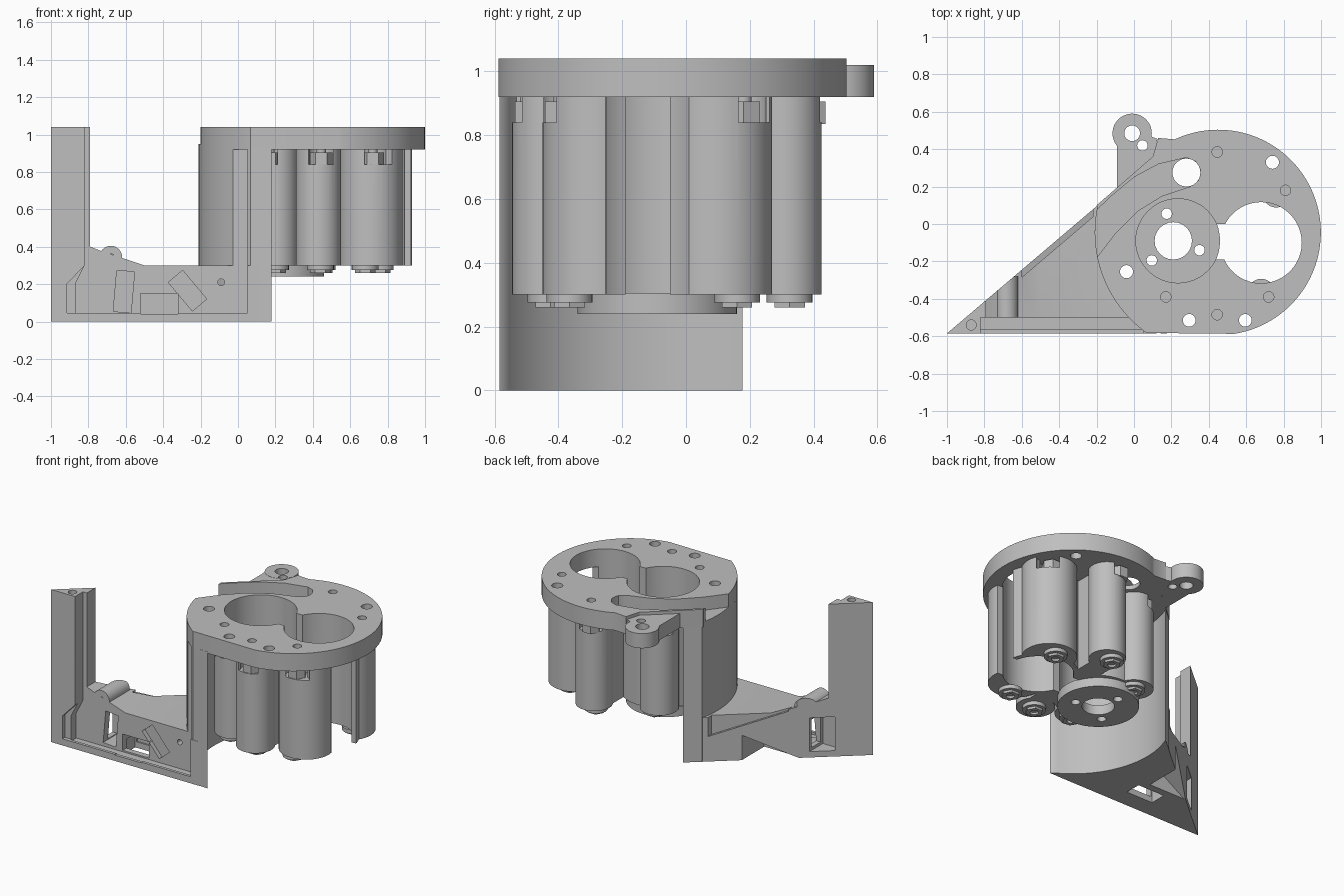
import bpy, bmesh, math
from mathutils import Matrix, Vector

old = bpy.data.objects.get("Cube")
if old:
    bpy.data.objects.remove(old, do_unlink=True)

grey = bpy.data.materials.new("plain grey")
grey.use_nodes = True
COLOUR = (0.52, 0.52, 0.52, 1)
grey.diffuse_color = COLOUR
grey.node_tree.nodes["Principled BSDF"].inputs["Base Color"].default_value = COLOUR


def prism(name, pts, low, high, axis="z", shear=0):
    """Extrude a 2D outline along z, or an x-z outline along y (with optional skew)."""
    def place(p, h):
        if axis == "z":
            return (p[0], p[1], h)
        return (p[0], h + shear * (p[0] + 1), p[1])
    bm = bmesh.new()
    a = [bm.verts.new(place(p, low)) for p in pts]
    b = [bm.verts.new(place(p, high)) for p in pts]
    bm.faces.new(a)
    bm.faces.new(b)
    for i in range(len(pts)):
        j = (i + 1) % len(pts)
        bm.faces.new((a[i], a[j], b[j], b[i]))
    bmesh.ops.recalc_face_normals(bm, faces=bm.faces)
    mesh = bpy.data.meshes.new(name)
    bm.to_mesh(mesh)
    bm.free()
    mesh.materials.append(grey)
    ob = bpy.data.objects.new(name, mesh)
    bpy.context.collection.objects.link(ob)
    return ob


def arc(c, r, start, end, n=32):
    return [(c[0] + r * math.cos(math.radians(start + (end - start) * i / n)),
             c[1] + r * math.sin(math.radians(start + (end - start) * i / n))) for i in range(n + 1)]


def cyl(name, c, r, low, high, axis="z", n=48):
    return prism(name, arc(c, r, 0, 360, n)[:-1], low, high, axis)


def rect(x0, y0, x1, y1):
    return [(x0, y0), (x1, y0), (x1, y1), (x0, y1)]


def tilted(cx, cz, w, h, deg):
    rot = Matrix.Rotation(math.radians(deg), 2)
    return [tuple(Vector((cx, cz)) + rot @ Vector(p)) for p in rect(-w / 2, -h / 2, w / 2, h / 2)]


def combine(ob, tools, mode="DIFFERENCE"):
    """Apply boolean tools to a part and discard them."""
    for t in tools:
        t.hide_render = True
        m = ob.modifiers.new("cut", "BOOLEAN")
        m.operation, m.object, m.solver = mode, t, "EXACT"
    bpy.context.view_layer.update()
    dg = bpy.context.evaluated_depsgraph_get()
    mesh = bpy.data.meshes.new_from_object(ob.evaluated_get(dg))
    ob.modifiers.clear()
    ob.data = mesh
    for t in tools:
        bpy.data.objects.remove(t, do_unlink=True)


HUB = (0.45, -0.045)
FRONT, SLOPE = -0.585, 0.85
BIG, SMALL = (0.68, -0.1), (0.235, -0.09)
# top bolt, bottom bolt, then centre and radius of the rounded column around them
COLUMNS = [((0.445, 0.385), (0.45, 0.325), (0.475, 0.31), 0.115),
           ((0.08, 0.18), (0.13, 0.15), (0.11, 0.13), 0.12),
           ((0.81, 0.18), (0.76, 0.16), (0.76, 0.1), 0.17),
           ((0.17, -0.39), (0.2, -0.36), (0.2, -0.33), 0.12),
           ((0.72, -0.39), (0.68, -0.365), (0.71, -0.28), 0.17),
           ((0.445, -0.485), (0.44, -0.425), (0.43, -0.425), 0.12)]


def bores(low, high):
    """Two overlapping bores with a narrow waist."""
    return [cyl("cut", BIG, 0.217, low, high), cyl("cut", SMALL, 0.225, low, high),
            prism("cut", rect(0.42, -0.19, 0.5, 0), low, high)]


def panel_slot(top):
    """Front opening and the wider slot behind it."""
    def outline(x, z, top):
        return [(x, z), (x, 0.2), (-0.82, 0.3), (-0.82, top), (0.05, top), (0.05, z)]
    return [prism("cut", outline(-0.915, 0.045, 1.2), -0.7, -0.558, "y"),
            prism("cut", outline(-0.87, 0.03, top), -0.565, -0.5, "y")]


# Base with the corner post, cut from one triangular column
base = prism("base_and_post",
             [(-1, FRONT), (0.12, FRONT)] + arc(HUB, 0.62, 238, 162), 0, 1.04)
combine(base, [prism("cut", [(-0.79, 1.2), (-0.79, 0.4), (-0.74, 0.38), (-0.5, 0.3),
                             (0.4, 0.3), (0.4, 1.2)], -1, 1, "y")])
# trim everything behind the diagonal side
combine(base, [prism("cut", [(-1.2, -0.1), (0.4, -0.1), (0.4, 1.2), (-1.2, 1.2)],
                     FRONT, 1, "y", SLOPE)])
combine(base, panel_slot(1.15))
# holder pockets, window and underside notch
combine(base, [prism("cut", tilted(-0.61, 0.16, 0.095, 0.22, -5), -0.6, -0.34, "y")])
combine(base, [prism("cut", rect(-0.72, 0.06, -0.6, 0.25), -0.45, -0.35, "y")])
combine(base, [prism("cut", rect(-0.52, 0.04, -0.32, 0.15), -0.6, -0.34, "y")])
combine(base, [prism("cut", rect(-0.53, -0.46, -0.33, -0.35), -0.1, 0.1)])
combine(base, [prism("cut", tilted(-0.27, 0.165, 0.1, 0.2, 40), -0.6, -0.47, "y")])
combine(base, [prism("cut", rect(-0.82, 0.04, -0.7, 0.27), -0.475, 0.1, "y")])
combine(base, [prism("cut", [(-0.38, -0.1), (-0.38, 0.17), (-0.65, 0), (-0.65, -0.1)],
                     -0.3, 0.3, "y")])
# sloping ledge on the diagonal side
combine(base, [prism("cut", [(-0.6, 0.32), (-0.22, 0.17), (-0.22, 0.7), (-0.6, 0.7)],
                     FRONT - 0.04, 0.1, "y", SLOPE)])
combine(base, [cyl("cut", (-0.09, 0.21), 0.018, -0.9, 0.9, "y", 16)])
combine(base, [cyl("cut", (-0.87, -0.54), 0.027, 0.9, 1.2, "z", 20)])

# Horizontal pivot tube, trimmed along the diagonal side
tube = cyl("pivot_tube", (-0.68, 0.345), 0.06, -0.5, -0.28, "y", 32)
combine(tube, [cyl("cut", (-0.68, 0.345), 0.018, -0.6, -0.4, "y", 16)])
combine(tube, [prism("cut", rect(-0.9, 0.1, -0.4, 0.6), FRONT, 0.2, "y", SLOPE)])

# Curved wall carrying the flange
wall = prism("curved_wall", arc(HUB, 0.66, 234.5, 167) + arc(HUB, 0.595, 158, 241.5)
             + [(0.178, FRONT)], 0, 0.93)
combine(wall, panel_slot(0.92))

# Top flange
flange = prism("flange", arc(HUB, 0.549, -81, 115, 72) + [(0.13, 0.46), (0.1, 0.36), (-0.2, 0.1)]
               + arc(HUB, 0.66, 168, 234.5), 0.92, 1.04)
for tool in bores(0.8, 1.2):
    combine(flange, [tool])
for c, r in [((0.28, 0.275), 0.075), ((0.74, 0.33), 0.035), ((0.295, -0.515), 0.034),
             ((0.595, -0.515), 0.034), ((-0.04, -0.255), 0.035)]:
    combine(flange, [cyl("cut", c, r, 0.8, 1.2, "z", 24)])
for bolt, *_ in COLUMNS:
    combine(flange, [cyl("cut", bolt, 0.028, 0.97, 1.2, "z", 20)])
# curved channel across the flange
channel = [(-0.3, -0.32), (-0.2, -0.18), (-0.1, -0.05), (0.02, 0.07), (0.15, 0.15), (0.3, 0.2),
           (0.345, 0.235), (0.355, 0.29), (0.33, 0.335), (0.28, 0.355), (0.13, 0.32), (0, 0.25),
           (-0.12, 0.15), (-0.3, -0.02)]
combine(flange, [prism("cut", channel, 0.95, 1.2)])

# Side ear with two holes
ear = cyl("ear", (-0.01, 0.485), 0.105, 0.92, 1.02)
combine(ear, [prism("neck", [(-0.09, 0.45), (-0.09, 0.19), (0.11, 0.355), (0.125, 0.455),
                            (0.06, 0.48)], 0.921, 1.019)], "UNION")
for c, r in [((-0.01, 0.485), 0.042), ((0.045, 0.42), 0.028)]:
    combine(ear, [cyl("cut", c, r, 0.8, 1.2, "z", 24)])

# Twin housing made of rounded columns, with a pocket for each nut
housing = cyl("housing", BIG, 0.25, 0.3, 0.925)
combine(housing, [cyl("part", SMALL, 0.265, 0.3, 0.925)], "UNION")
combine(housing, [prism("part", rect(0.38, -0.42, 0.53, 0.3), 0.3, 0.925)], "UNION")
for _, _, centre, radius in COLUMNS:
    combine(housing, [cyl("part", centre, radius, 0.3, 0.925)], "UNION")
for tool in bores(0.2, 1.0):
    combine(housing, [tool])
for bolt, *_ in COLUMNS:
    away = (Vector(bolt) - Vector(HUB)).normalized()
    for step in (0, 0.07):
        combine(housing, [cyl("cut", Vector(bolt) + away * step, 0.072, 0.84, 1, "z", 24)])
combine(housing, [prism("cut", rect(0.78, -0.25, 1, -0.05), 0.2, 1)])

# Bolts and nuts on every column
for i, (top, bottom, _, _) in enumerate(COLUMNS):
    cyl(f"top_nut_{i}", top, 0.06, 0.835, 0.905, "z", 6)
    cyl(f"bolt_{i}", top, 0.026, 0.83, 0.93, "z", 20)
    cyl(f"washer_{i}", bottom, 0.072, 0.275, 0.302, "z", 24)
    nut = cyl(f"bottom_nut_{i}", bottom, 0.055, 0.26, 0.28, "z", 6)
    combine(nut, [cyl("cut", bottom, 0.026, 0.2, 0.275, "z", 16)])

# Perforated disc closing the small bore
disc = cyl("end_disc", (0.21, -0.09), 0.25, 0.24, 0.305)
for c, r in [((0.21, -0.09), 0.1), ((0.175, 0.055), 0.028), ((0.35, -0.14), 0.028),
             ((0.095, -0.195), 0.028)]:
    combine(disc, [cyl("cut", c, r, 0.1, 0.5, "z", 24)])

for ob in bpy.context.view_layer.objects:
    ob.select_set(ob.type == "MESH")
bpy.context.view_layer.objects.active = base
bpy.ops.object.shade_smooth_by_angle(angle=math.radians(30))
